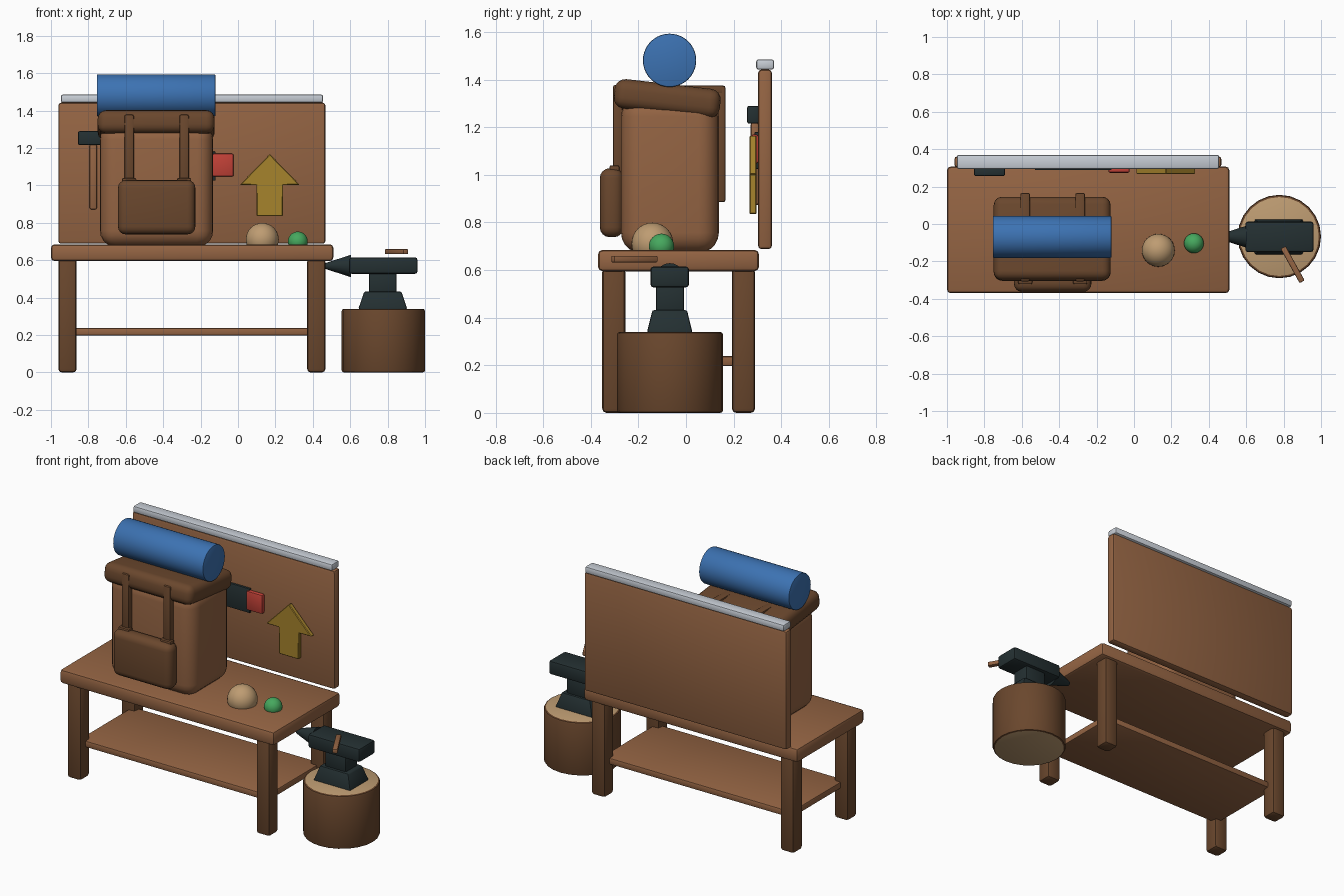
import bpy, bmesh, math
from mathutils import Matrix, Vector

if "Cube" in bpy.data.objects:
    bpy.data.objects.remove(bpy.data.objects["Cube"])


def mat(name, r, g, b):
    lin = [((c / 255 + 0.055) / 1.055) ** 2.4 for c in (r, g, b)]
    m = bpy.data.materials.new(name)
    m.diffuse_color = (*lin, 1)
    m.use_nodes = True
    m.node_tree.nodes["Principled BSDF"].inputs["Base Color"].default_value = m.diffuse_color
    return m


WOOD = mat("warm brown", 148, 100, 67)
DARK = mat("dark brown", 106, 71, 45)
TAN = mat("tan", 190, 156, 114)
IRON = mat("iron black", 36, 48, 50)
STEEL = mat("pale steel", 200, 206, 214)
GOLD = mat("gold", 166, 131, 44)
GREEN = mat("green", 70, 168, 94)
BLUE = mat("blue", 60, 114, 178)
RED = mat("red", 194, 65, 55)


def finish(name, bm, materials, smooth=35):
    bmesh.ops.recalc_face_normals(bm, faces=bm.faces)
    me = bpy.data.meshes.new(name)
    bm.to_mesh(me)
    bm.free()
    ob = bpy.data.objects.new(name, me)
    bpy.context.collection.objects.link(ob)
    for m in materials:
        me.materials.append(m)
    bpy.ops.object.select_all(action='DESELECT')
    ob.select_set(True)
    bpy.context.view_layer.objects.active = ob
    bpy.ops.object.shade_smooth_by_angle(angle=math.radians(smooth))
    return ob


def bevel(bm, width, segs):
    if width:
        bmesh.ops.bevel(bm, geom=bm.edges[:], offset=width, segments=segs,
                        profile=0.5, affect='EDGES')


def box(name, x, y, z, m, bev=0.01, segs=2, taper=1.0, rot=None):
    """Box from (min, max) ranges; taper scales the top, rot turns it about its centre."""
    bm = bmesh.new()
    bmesh.ops.create_cube(bm, size=1)
    for v in bm.verts:
        k = taper if v.co.z > 0 else 1
        v.co = Vector((v.co.x * (x[1] - x[0]) * k, v.co.y * (y[1] - y[0]) * k,
                       v.co.z * (z[1] - z[0])))
    bevel(bm, bev, segs)
    if rot:
        bm.transform(rot)
    bm.transform(Matrix.Translation((sum(x) / 2, sum(y) / 2, sum(z) / 2)))
    return finish(name, bm, [m])


def cyl(name, loc, r1, r2, depth, m, segs=32, axis=None, bev=0):
    bm = bmesh.new()
    bmesh.ops.create_cone(bm, cap_ends=True, segments=segs, radius1=r1, radius2=r2, depth=depth)
    if bev:
        rim = [e for e in bm.edges if abs(e.verts[0].co.z - e.verts[1].co.z) < 1e-5]
        bmesh.ops.bevel(bm, geom=rim, offset=bev, segments=2, profile=0.5, affect='EDGES')
    if axis:
        bm.transform(Matrix.Rotation(math.radians(90), 4, axis))
    bm.transform(Matrix.Translation(loc))
    return finish(name, bm, [m])


def ball(name, loc, r, m):
    bm = bmesh.new()
    bmesh.ops.create_uvsphere(bm, u_segments=32, v_segments=16, radius=r)
    bm.transform(Matrix.Translation(loc))
    return finish(name, bm, [m], 60)


# Workbench
box("bench_top", (-1.0, 0.51), (-0.37, 0.307), (0.595, 0.685), WOOD, 0.02)
for side, x in (("left", (-0.96, -0.863)), ("right", (0.37, 0.467))):
    for end, y in (("front", (-0.352, -0.255)), ("back", (0.193, 0.29))):
        box(f"{end}_{side}_leg", x, y, (0, 0.61), DARK, 0.018)
box("lower_shelf", (-0.91, 0.42), (-0.30, 0.24), (0.197, 0.238), WOOD, 0.008)

# Tool board with a steel rail
box("tool_board", (-0.96, 0.467), (0.303, 0.361), (0.688, 1.442), WOOD, 0.014)
box("board_rail", (-0.947, 0.455), (0.295, 0.37), (1.442, 1.485), STEEL, 0.01)

# Hanging hammer
box("hammer_head", (-0.855, -0.69), (0.257, 0.305), (1.215, 1.29), IRON, 0.008)
box("hammer_handle", (-0.793, -0.755), (0.272, 0.304), (0.872, 1.22), WOOD, 0.008)

# Hanging saw
box("saw_blade", (-0.53, -0.12), (0.288, 0.305), (1.025, 1.18), IRON, 0.004)
box("saw_handle", (-0.137, -0.023), (0.274, 0.305), (1.047, 1.17), RED, 0.01)

# Arrow plaque
bm = bmesh.new()
outline = [(0.01, 1.003), (0.17, 1.167), (0.33, 1.003), (0.24, 1.003),
           (0.24, 0.835), (0.10, 0.835), (0.10, 1.003)]
face = bm.faces.new([bm.verts.new((x, 0.267, z)) for x, z in outline])
ext = bmesh.ops.extrude_face_region(bm, geom=[face])
bmesh.ops.translate(bm, vec=(0, 0.03, 0),
                    verts=[g for g in ext["geom"] if isinstance(g, bmesh.types.BMVert)])
bevel(bm, 0.004, 1)
finish("arrow_plaque", bm, [GOLD])

# Backpack
box("pack_body", (-0.738, -0.133), (-0.273, 0.138), (0.672, 1.33), WOOD, 0.085, 5)
box("pack_lid", (-0.75, -0.125), (-0.303, 0.145), (1.258, 1.382), DARK, 0.045, 4,
    rot=Matrix.Rotation(math.radians(-6.5), 4, 'X'))
box("pack_pocket", (-0.642, -0.228), (-0.362, -0.262), (0.738, 1.028), DARK, 0.042, 4)
for side, cx in (("left", -0.582), ("right", -0.288)):
    sx = (cx - 0.026, cx + 0.026)
    box(f"{side}_front_strap", sx, (-0.307, -0.265), (0.95, 1.378), DARK, 0.01)
    box(f"{side}_top_strap", sx, (-0.30, 0.16), (1.335, 1.375), DARK, 0.008)
    box(f"{side}_back_strap", sx, (0.125, 0.166), (0.885, 1.375), DARK, 0.01)
    box(f"{side}_buckle", (cx - 0.038, cx + 0.038), (-0.322, -0.28), (1.012, 1.04), DARK, 0.008)
cyl("bedroll", (-0.4375, -0.069, 1.481), 0.112, 0.112, 0.635, BLUE, 40, 'Y', 0.006)

# Round fruit on the bench
ball("tan_ball", (0.13, -0.141, 0.711), 0.088, TAN)
ball("green_ball", (0.32, -0.103, 0.7), 0.053, GREEN)

# Stump with pale cut ends
stump = cyl("stump", (0.777, -0.067, 0.17), 0.223, 0.223, 0.34, DARK, 24, None, 0.012)
stump.data.materials.append(TAN)
for p in stump.data.polygons:
    if abs(p.normal.z) > 0.95:
        p.material_index = 1

# Anvil
box("anvil_foot", (0.643, 0.905), (-0.164, 0.027), (0.338, 0.432), IRON, 0.008, taper=0.76)
box("anvil_waist", (0.70, 0.848), (-0.126, -0.008), (0.42, 0.535), IRON, 0.01)
box("anvil_face", (0.595, 0.96), (-0.15, 0.013), (0.527, 0.615), IRON, 0.014)
cyl("anvil_horn", (0.535, -0.068, 0.569), 0.015, 0.06, 0.14, IRON, 24, 'Y')

# Loose handle lying over the anvil
box("loose_handle", (0.8325, 0.8635), (-0.322, -0.112), (0.632, 0.66), WOOD, 0.006,
    rot=Matrix.Rotation(math.radians(29), 4, 'Z'))
